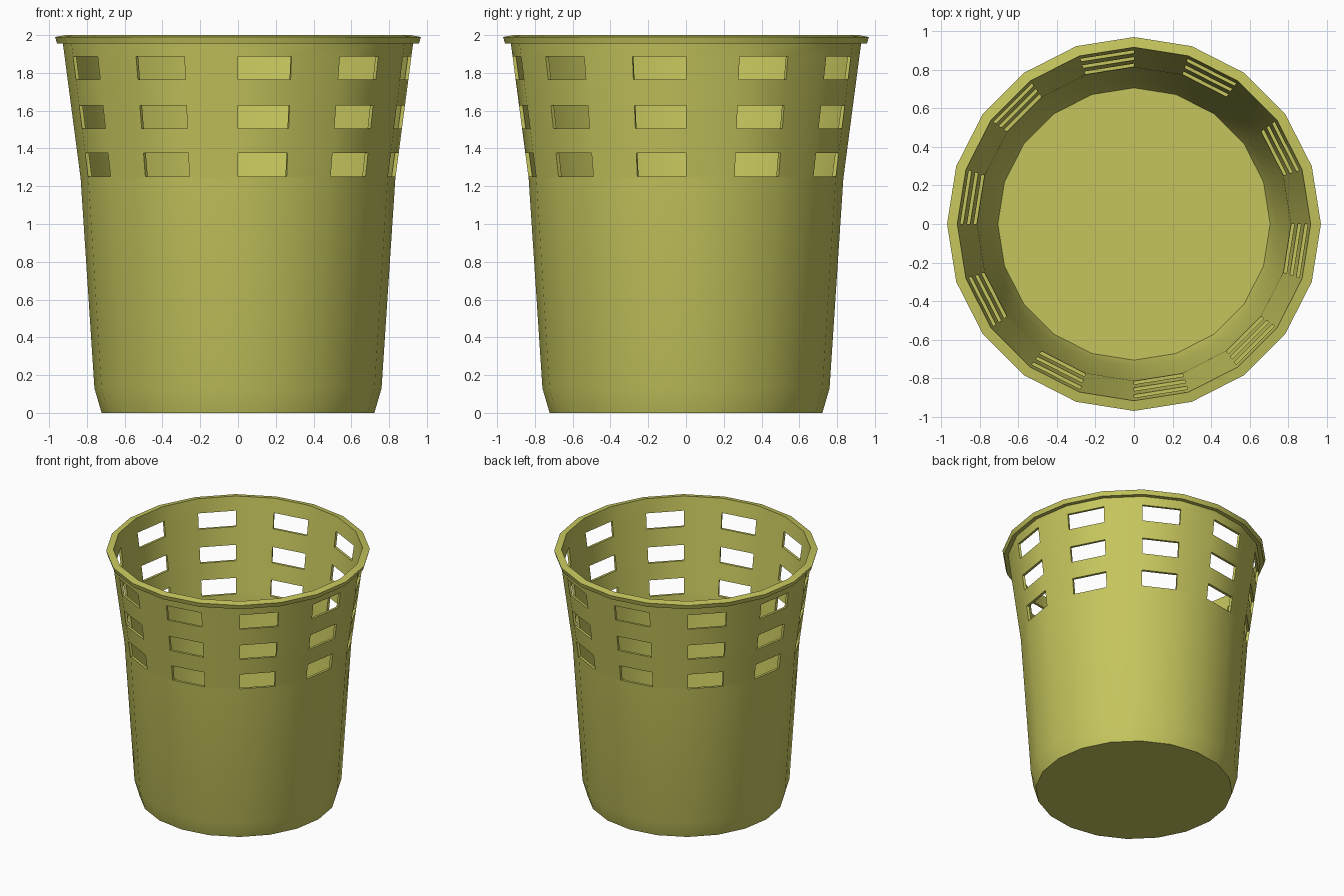
import bpy, bmesh
from math import cos, sin, pi, radians

if "Cube" in bpy.data.objects:
    bpy.data.objects.remove(bpy.data.objects["Cube"])

SIDES = 20
HOLES = [(1.252, 1.376), (1.506, 1.628), (1.766, 1.888)]

# wall profiles as (radius, z)
OUTER = [(0.722, 0.0), (0.76, 0.13), (0.833, 1.24), (0.927, 1.955)]
INNER = [(0.705, 0.02), (0.741, 0.13), (0.812, 1.24), (0.915, 2.0)]
RIM = [(0.958, 1.955), (0.968, 1.99)]


def radius_at(profile, z):
    for (r0, z0), (r1, z1) in zip(profile, profile[1:]):
        if z0 <= z <= z1:
            return r0 + (r1 - r0) * (z - z0) / (z1 - z0)


def with_hole_rows(profile):
    rows = [(radius_at(profile, z), z) for pair in HOLES for z in pair]
    return sorted(profile + rows, key=lambda p: p[1])


bm = bmesh.new()


def ring(r, z):
    angles = [-pi / 2 + 2 * pi * i / SIDES for i in range(SIDES)]
    return [bm.verts.new((r * cos(a), r * sin(a), z)) for a in angles]


outer_pts, inner_pts = with_hole_rows(OUTER), with_hole_rows(INNER)
outer = [ring(*p) for p in outer_pts]
inner = [ring(*p) for p in inner_pts]
rim = [ring(*p) for p in RIM]
hole_rows = [[p[1] for p in outer_pts].index(lo) for lo, hi in HOLES]


def band(a, b, skip_holes=False):
    for i in range(SIDES):
        if skip_holes and i % 2 == 0:
            continue
        j = (i + 1) % SIDES
        bm.faces.new((a[i], a[j], b[j], b[i]))


# outer and inner walls, with every second panel open in the hole rows
for k in range(len(outer) - 1):
    band(outer[k], outer[k + 1], k in hole_rows)
    band(inner[k + 1], inner[k], k in hole_rows)

# thickness around each hole
for k in hole_rows:
    for i in range(0, SIDES, 2):
        corners = [(k, i), (k, i + 1), (k + 1, i + 1), (k + 1, i)]
        for (ka, ia), (kb, ib) in zip(corners, corners[1:] + corners[:1]):
            bm.faces.new((outer[ka][ia], outer[kb][ib],
                          inner[kb][ib], inner[ka][ia]))

# rim lip
band(outer[-1], rim[0])
band(rim[0], rim[1])
band(rim[1], inner[-1])

# underside and inside floor
bm.faces.new(outer[0][::-1])
bm.faces.new(inner[0])
bmesh.ops.recalc_face_normals(bm, faces=bm.faces)

mesh = bpy.data.meshes.new("waste_basket")
bm.to_mesh(mesh)
bm.free()
basket = bpy.data.objects.new("waste_basket", mesh)
bpy.context.collection.objects.link(basket)

mat = bpy.data.materials.new("olive_plastic")
mat.diffuse_color = (0.56, 0.56, 0.11, 1)
mat.use_nodes = True
mat.node_tree.nodes["Principled BSDF"].inputs["Base Color"].default_value = mat.diffuse_color
mesh.materials.append(mat)

# smooth wall, sharp rim, floor and hole edges
bpy.context.view_layer.objects.active = basket
basket.select_set(True)
bpy.ops.object.shade_smooth_by_angle(angle=radians(30))
